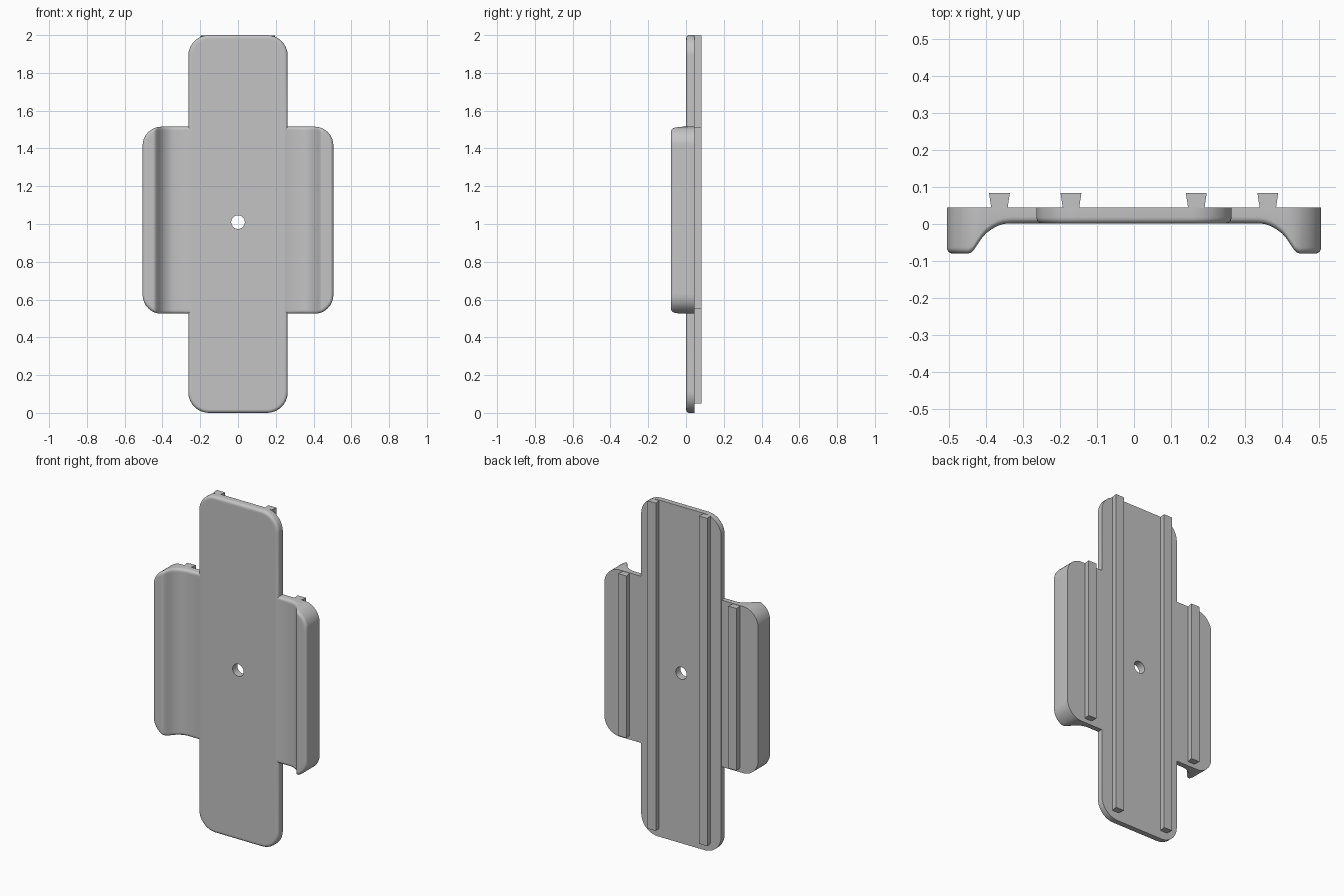
import bpy, bmesh, math

if "Cube" in bpy.data.objects:
    bpy.data.objects.remove(bpy.data.objects["Cube"])

grey = bpy.data.materials.new("plain grey")
grey.diffuse_color = (0.55, 0.55, 0.55, 1)
grey.use_nodes = True
grey.node_tree.nodes["Principled BSDF"].inputs["Base Color"].default_value = grey.diffuse_color

FILLET = 0.017
STEPS = [0, .0008, .0025, .005, .009, .013, .017, .024, .036, .055, .08, .115]


def finish(bm, name):
    bmesh.ops.recalc_face_normals(bm, faces=bm.faces)
    me = bpy.data.meshes.new(name)
    bm.to_mesh(me)
    bm.free()
    me.materials.append(grey)
    ob = bpy.data.objects.new(name, me)
    bpy.context.collection.objects.link(ob)
    return ob


def height(profile, x):
    for (xa, ya), (xb, yb) in zip(profile, profile[1:]):
        if x <= xb:
            return ya + (yb - ya) * (x - xa) / (xb - xa)
    return profile[-1][1]


def slab(name, hw, z0, z1, rc, back, profile):
    """Rounded rectangle plate whose front follows profile(x) and has a rounded rim."""
    zc, hz = (z0 + z1) / 2, (z1 - z0) / 2
    raw = [p[0] for p in profile] + [hw - t for t in STEPS[:7]]
    raw += [hw - rc + rc * math.sin(math.radians(a)) for a in range(0, 90, 9)]
    half = []
    for x in sorted(raw):
        if not half or x - half[-1] > 0.0005:
            half.append(x)
    half[-1] = hw
    xs = [-x for x in reversed(half) if x > 0] + half

    def front_y(x, z):
        qx, qz = abs(x) - hw + rc, abs(z - zc) - hz + rc
        d = rc - math.hypot(max(qx, 0), max(qz, 0)) - min(max(qx, qz), 0)
        e = FILLET - min(max(d, 0), FILLET)
        return height(profile, abs(x)) + FILLET - math.sqrt(max(FILLET**2 - e * e, 0))

    bm = bmesh.new()
    front, rear = [], []
    for x in xs:
        q = max(abs(x) - hw + rc, 0)
        top = hz - rc + math.sqrt(max(rc * rc - q * q, 0))
        zs = [zc - top + t for t in STEPS] + [zc + top - t for t in reversed(STEPS)]
        front.append([bm.verts.new((x, front_y(x, z), z)) for z in zs])
        rear.append([bm.verts.new((x, back, z)) for z in zs])
    n, m = len(xs), 2 * len(STEPS)
    for i in range(n - 1):
        for j in range(m - 1):
            for g in (front, rear):
                bm.faces.new((g[i][j], g[i + 1][j], g[i + 1][j + 1], g[i][j + 1]))
        for j in (0, m - 1):
            bm.faces.new((front[i][j], front[i + 1][j], rear[i + 1][j], rear[i][j]))
    for i in (0, n - 1):
        for j in range(m - 1):
            bm.faces.new((front[i][j], front[i][j + 1], rear[i][j + 1], rear[i][j]))
    return finish(bm, name)


def boolean(ob, other, op):
    mod = ob.modifiers.new(op, 'BOOLEAN')
    mod.operation, mod.object, mod.solver = op, other, 'EXACT'
    bpy.context.view_layer.objects.active = ob
    bpy.ops.object.modifier_apply(modifier=mod.name)
    bpy.data.objects.remove(other)


# Wide body with forward-curling side lips
lip = [(0, .002), (.335, .002), (.352, 0), (.368, -.005), (.384, -.014), (.4, -.026),
       (.412, -.04), (.424, -.058), (.432, -.07), (.438, -.076), (.447, -.08), (.505, -.08)]
plate = slab("back_plate", 0.505, 0.525, 1.515, 0.10, 0.0445, lip)

# Tall centre strip joined to it
strip = slab("centre_strip", 0.263, 0.0, 2.0, 0.11, 0.045, [(0, .001), (.263, .001)])
boolean(plate, strip, 'UNION')

# Screw hole through the middle
bpy.ops.mesh.primitive_cylinder_add(vertices=48, radius=0.036, depth=0.4,
                                    location=(0, 0, 1.01), rotation=(math.pi / 2, 0, 0))
hole = bpy.context.object
hole.hide_render = True
boolean(plate, hole, 'DIFFERENCE')

bpy.ops.object.select_all(action='DESELECT')
plate.select_set(True)
bpy.context.view_layer.objects.active = plate
bpy.ops.object.shade_smooth_by_angle(angle=math.radians(35))

# Dovetail rails on the back, wider at their outer face
for name, x, z0, z1 in (("short_rail_left", -.363, .55, 1.513), ("long_rail_left", -.17, .05, 1.997),
                        ("long_rail_right", .168, .05, 1.997), ("short_rail_right", .361, .55, 1.513)):
    bm = bmesh.new()
    section = [(-.022, .043), (.022, .043), (.028, .083), (-.028, .083)]
    ends = [[bm.verts.new((x + px, py, z)) for px, py in section] for z in (z0, z1)]
    for ring in ends:
        bm.faces.new(ring)
    for k in range(4):
        l = (k + 1) % 4
        bm.faces.new((ends[0][k], ends[0][l], ends[1][l], ends[1][k]))
    finish(bm, name)
